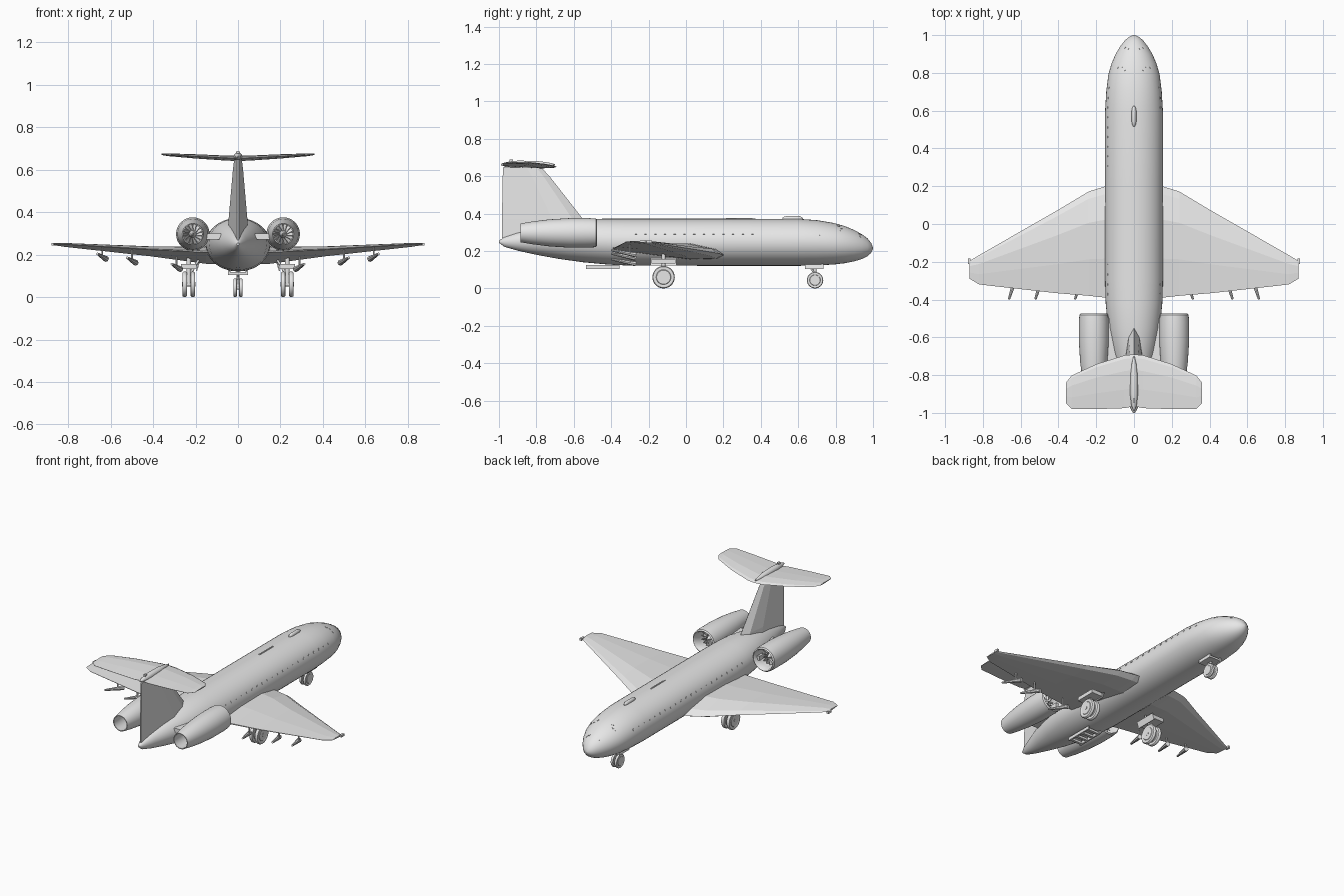
import bpy, bmesh, math
from mathutils import Vector, Matrix

old = bpy.data.objects.get("Cube")
if old:
    bpy.data.objects.remove(old, do_unlink=True)

grey = bpy.data.materials.new("light grey")
grey.use_nodes = True
GREY = (0.8, 0.8, 0.8, 1)
grey.diffuse_color = GREY
grey.node_tree.nodes["Principled BSDF"].inputs["Base Color"].default_value = GREY
SIDES = ((1, "left"), (-1, "right"))


def finish(bm, name, smooth=0):
    bmesh.ops.recalc_face_normals(bm, faces=bm.faces)
    mesh = bpy.data.meshes.new(name)
    bm.to_mesh(mesh)
    bm.free()
    mesh.materials.append(grey)
    ob = bpy.data.objects.new(name, mesh)
    bpy.context.collection.objects.link(ob)
    if smooth:
        bpy.ops.object.select_all(action='DESELECT')
        ob.select_set(True)
        bpy.context.view_layer.objects.active = ob
        bpy.ops.object.shade_smooth_by_angle(angle=math.radians(smooth))
    return ob


def loft(name, rings, smooth=0, loop=False):
    """Skin a list of equal-length rings; cap the ends unless it loops."""
    bm = bmesh.new()
    vs = [[bm.verts.new(p) for p in r] for r in rings]
    n = len(vs[0])
    pairs = list(zip(vs, vs[1:]))
    if loop:
        pairs.append((vs[-1], vs[0]))
    for a, b in pairs:
        for i in range(n):
            j = (i + 1) % n
            bm.faces.new((a[i], a[j], b[j], b[i]))
    if not loop:
        bm.faces.new(vs[0])
        bm.faces.new(vs[-1])
    return finish(bm, name, smooth)


def ring(x, y, z, rx, rz, n=32):
    return [(x + rx * math.cos(t), y, z + rz * math.sin(t))
            for t in (2 * math.pi * i / n for i in range(n))]


def box(name, center, size, rot=None):
    bm = bmesh.new()
    bmesh.ops.create_cube(bm, size=1)
    m = Matrix.Translation(center) @ (rot or Matrix()) @ Matrix.Diagonal((*size, 1))
    bm.transform(m)
    return finish(bm, name)


def rod(name, a, b, r1, r2, n=10):
    a, b = Vector(a), Vector(b)
    bm = bmesh.new()
    bmesh.ops.create_cone(bm, cap_ends=True, segments=n, radius1=r1, radius2=r2,
                          depth=(b - a).length)
    rot = (b - a).to_track_quat('Z', 'Y').to_matrix().to_4x4()
    bm.transform(Matrix.Translation((a + b) / 2) @ rot)
    return finish(bm, name, 40)


# Fuselage: station, half width, top, bottom
BODY = [(1.0, .004, .218, .210), (.99, .028, .243, .190), (.97, .05, .268, .172),
        (.94, .073, .29, .157), (.9, .097, .312, .145), (.85, .119, .333, .135),
        (.79, .136, .35, .128), (.7, .147, .365, .123), (.6, .153, .372, .121),
        (.2, .153, .373, .121), (-.3, .153, .373, .122), (-.42, .15, .373, .128),
        (-.55, .137, .371, .14), (-.68, .112, .354, .158), (-.8, .079, .328, .18),
        (-.9, .046, .3, .202), (-.97, .022, .275, .222), (-1.0, .006, .256, .244)]
loft("fuselage", [ring(0, y, (t + b) / 2, w, (t - b) / 2, 40) for y, w, t, b in BODY], 40)


# Wings and tailplane share one aerofoil of chord fraction and height
FOIL = [(0, 0), (.07, .33), (.3, .6), (.65, .42), (1, .04),
        (1, -.04), (.65, -.25), (.3, -.4), (.07, -.25)]


def aerofoil(x, le, te, zl, zt, t):
    return [(x, le + (te - le) * u, zl + (zt - zl) * u + t * h) for u, h in FOIL]


# leading edge, trailing edge, their heights, thickness at each span position
WING = [(.05, .215, -.39, .175, .213, .085), (.15, .2, -.39, .18, .214, .083),
        (.24, .172, -.38, .188, .218, .07), (.41, .07, -.366, .205, .225, .047),
        (.82, -.165, -.32, .242, .25, .018), (.87, -.195, -.29, .248, .252, .01)]
TAILPLANE = [(0, -.69, -.965, .65, .655, .024), (.05, -.695, -.975, .651, .656, .024),
             (.2, -.742, -.98, .66, .664, .02), (.33, -.802, -.98, .669, .671, .013),
             (.36, -.84, -.95, .672, .673, .007)]
for s, side in SIDES:
    loft(side + "_wing", [aerofoil(s * a[0], *a[1:]) for a in WING])
    loft(side + "_tailplane", [aerofoil(s * a[0], *a[1:]) for a in TAILPLANE])
    box(side + "_wingtip_light", (s * .873, -.197, .249), (.014, .03, .014))

# Fin: height, leading edge, trailing edge, half thickness
FIN = [(.27, -.5, -.985, .047), (.37, -.55, -.984, .044),
       (.6, -.73, -.98, .024), (.648, -.775, -.977, .018)]


def fin_ring(z, le, te, w):
    c = te - le
    return [(0, le, z), (w * .65, le + c * .13, z), (w, le + c * .38, z), (.004, te, z),
            (-.004, te, z), (-w, le + c * .38, z), (-w * .65, le + c * .13, z)]


loft("tail_fin", [fin_ring(*f) for f in FIN])
BULLET = [(-.7, .003), (-.74, .012), (-.8, .02), (-.9, .021), (-.96, .014), (-.99, .003)]
loft("fin_top_fairing", [ring(0, y, .662, r, r, 12) for y, r in BULLET], 50)
box("tail_light", (0, -.935, .682), (.012, .02, .014))

# Engines: hollow nacelle, fan, spinner and pylon
NACELLE = [(-.475, .069), (-.482, .076), (-.52, .079), (-.62, .079), (-.73, .072),
           (-.82, .061), (-.885, .05), (-.885, .045), (-.8, .05), (-.6, .055),
           (-.52, .059), (-.482, .063)]
EX, EZ = .213, .297
for s, side in SIDES:
    x = s * EX
    loft(side + "_engine_nacelle", [ring(x, y, EZ, r, r) for y, r in NACELLE], 40, True)
    rod(side + "_engine_core", (x, -.56, EZ), (x, -.64, EZ), .056, .056, 24)
    rod(side + "_engine_spinner", (x, -.56, EZ), (x, -.515, EZ), .02, .003, 16)
    rod(side + "_exhaust_cone", (x, -.64, EZ), (x, -.8, EZ), .02, .004, 16)
    for k in range(14):
        turn = Matrix.Rotation(2 * math.pi * k / 14, 4, 'Y')
        for y, part in ((-.545, "fan"), (-.66, "turbine")):
            mid = Vector((x, y, EZ)) + turn @ Vector((.035, 0, 0))
            tilt = turn @ Matrix.Rotation(.6, 4, 'X')
            box(f"{side}_{part}_blade_{k}", mid, (.036, .025, .003), tilt)
    box(side + "_engine_pylon", (s * .125, -.63, .285), (.09, .26, .028))


# Wheels: tyre with a recessed hub
def wheel(name, x, y, r, w):
    prof = [(-.5, .45), (-.5, .62), (-.38, .66), (-.5, .75), (-.42, .93), (-.2, 1),
            (.2, 1), (.42, .93), (.5, .75), (.38, .66), (.5, .62), (.5, .45)]
    rings = [[(x + w * a, y + r * b * math.cos(t), r + r * b * math.sin(t))
              for t in (math.pi * i / 14 for i in range(28))] for a, b in prof]
    loft(name, rings, 40)


for s, side in SIDES:
    # Main gear
    for dx, part in ((-.019, "inner"), (.019, "outer")):
        wheel(f"{side}_main_wheel_{part}", s * (.232 + dx), -.12, .06, .023)
    rod(side + "_main_axle", (s * .2, -.12, .06), (s * .265, -.12, .06), .01, .01)
    rod(side + "_main_strut", (s * .232, -.12, .06), (s * .232, -.12, .19), .01, .012)
    rod(side + "_main_brace", (s * .185, -.12, .175), (s * .232, -.12, .1), .006, .006)
    box(side + "_main_crossbeam", (s * .232, -.12, .145), (.075, .13, .024))
    box(side + "_main_door", (s * .19, -.12, .142), (.006, .14, .04),
        Matrix.Rotation(s * -.3, 4, 'Y'))
    # Nose gear
    wheel(side + "_nose_wheel", s * .0135, .69, .044, .017)
    box(side + "_nose_door", (s * .04, .685, .116), (.006, .1, .026),
        Matrix.Rotation(s * -.2, 4, 'Y'))
    # Flap track fairings, each tapering to the rear
    for k, (fx, z) in enumerate(((.29, .142), (.5, .172), (.64, .19))):
        rod(f"{side}_flap_fairing_{k}", (s * (fx - .018), -.27, z - .01),
            (s * (fx + .022), -.398, z + .014), .014, .006, 8)
        rod(f"{side}_flap_link_{k}", (s * fx, -.3, z), (s * fx, -.3, z + .05), .005, .005, 6)
rod("nose_strut", (0, .69, .044), (0, .69, .14), .007, .009)
rod("nose_brace", (0, .69, .08), (0, .65, .13), .005, .005)
rod("nose_axle", (-.022, .69, .044), (.022, .69, .044), .008, .008)
box("nose_gear_beam", (0, .685, .112), (.075, .1, .012))

# Open rear stair under the tail
for s, side in SIDES:
    box(side + "_stair_rail", (s * .042, -.445, .115), (.01, .18, .02))
for k in range(4):
    box(f"stair_step_{k}", (0, -.37 - .05 * k, .112), (.085, .016, .014))

# Roof aerials
pod = [(.625, .003), (.615, .009), (.6, .012), (.54, .012), (.525, .009), (.515, .003)]
loft("roof_aerial", [ring(0, y, .373, r, r * 1.2, 12) for y, r in pod], 50)
box("roof_strip", (0, .285, .373), (.008, .14, .006))


# Thin window plates seated on the hull
def hull(y, ang):
    for (y1, *a), (y2, *b) in zip(BODY, BODY[1:]):
        if y2 <= y <= y1:
            f = (y1 - y) / (y1 - y2)
            w, t, d = (p + (q - p) * f for p, q in zip(a, b))
            return Vector((w * math.cos(ang), y, (t + d) / 2 + (t - d) / 2 * math.sin(ang)))


def window(name, y, ang, size):
    p = hull(y, ang)
    along, around = hull(y - .01, ang) - p, hull(y, ang + .05) - p
    nrm = around.cross(along).normalized()
    rot = nrm.to_track_quat('Z', 'Y').to_matrix().to_4x4()
    box(name, p, (size, size, .003), rot)


for s, side in SIDES:
    for k, (y, deg) in enumerate(((.935, 50), (.93, 66), (.83, 45), (.83, 57), (.815, 66))):
        a = math.radians(deg)
        window(f"{side}_cockpit_window_{k}", y, a if s > 0 else math.pi - a, .012)
    for k in range(22):
        a = math.radians(22)
        window(f"{side}_cabin_window_{k}", .72 - k * .052, a if s > 0 else math.pi - a, .011)
